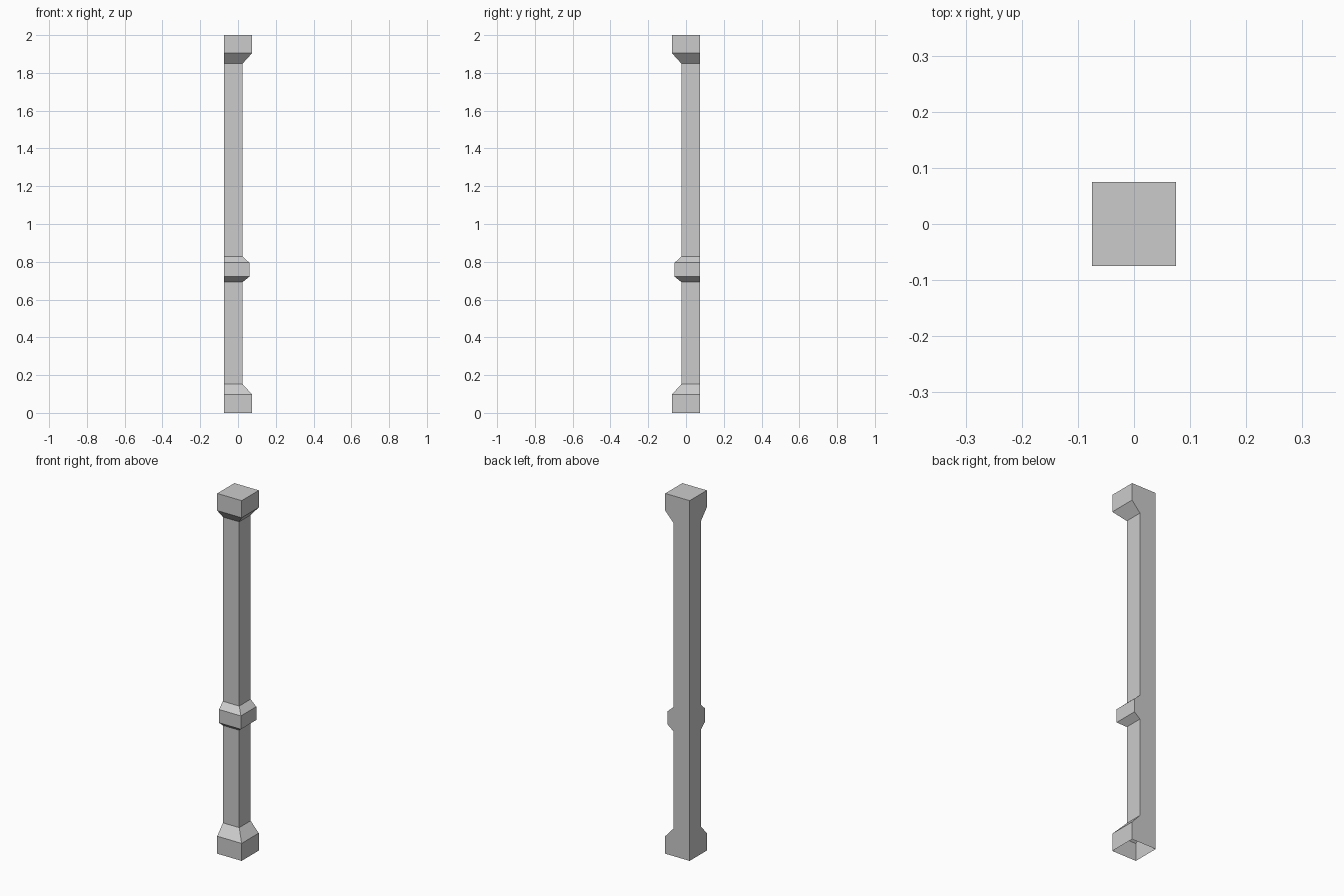
import bpy, bmesh

if "Cube" in bpy.data.objects:
    bpy.data.objects.remove(bpy.data.objects["Cube"])

WALL = 0.075  # the two flat wall sides lie at x = -WALL and y = +WALL

# Corner post profile: (height, reach of the moulded sides towards +x and -y)
PROFILE = [
    (0.0, 0.075), (0.097, 0.075), (0.152, 0.025),                  # base
    (0.693, 0.025), (0.721, 0.06), (0.795, 0.06), (0.827, 0.025),  # middle band
    (1.85, 0.025), (1.905, 0.075), (2.0, 0.075),                   # cap
]


def square_ring(bm, z, reach):
    """Square section that always keeps its back left corner on the wall."""
    corners = [(-WALL, -reach), (reach, -reach), (reach, WALL), (-WALL, WALL)]
    return [bm.verts.new((x, y, z)) for x, y in corners]


bm = bmesh.new()
rings = [square_ring(bm, z, reach) for z, reach in PROFILE]

# Side walls between neighbouring sections
for low, high in zip(rings, rings[1:]):
    for i in range(4):
        j = (i + 1) % 4
        bm.faces.new((low[i], low[j], high[j], high[i]))

# Closed top; the underside stays open
bm.faces.new(rings[-1])

# Merge the flat wall sides into single faces
bmesh.ops.dissolve_limit(bm, angle_limit=0.01, verts=bm.verts[:], edges=bm.edges[:])

mesh = bpy.data.meshes.new("corner_post")
bm.to_mesh(mesh)
bm.free()
post = bpy.data.objects.new("corner_post", mesh)
bpy.context.collection.objects.link(post)
